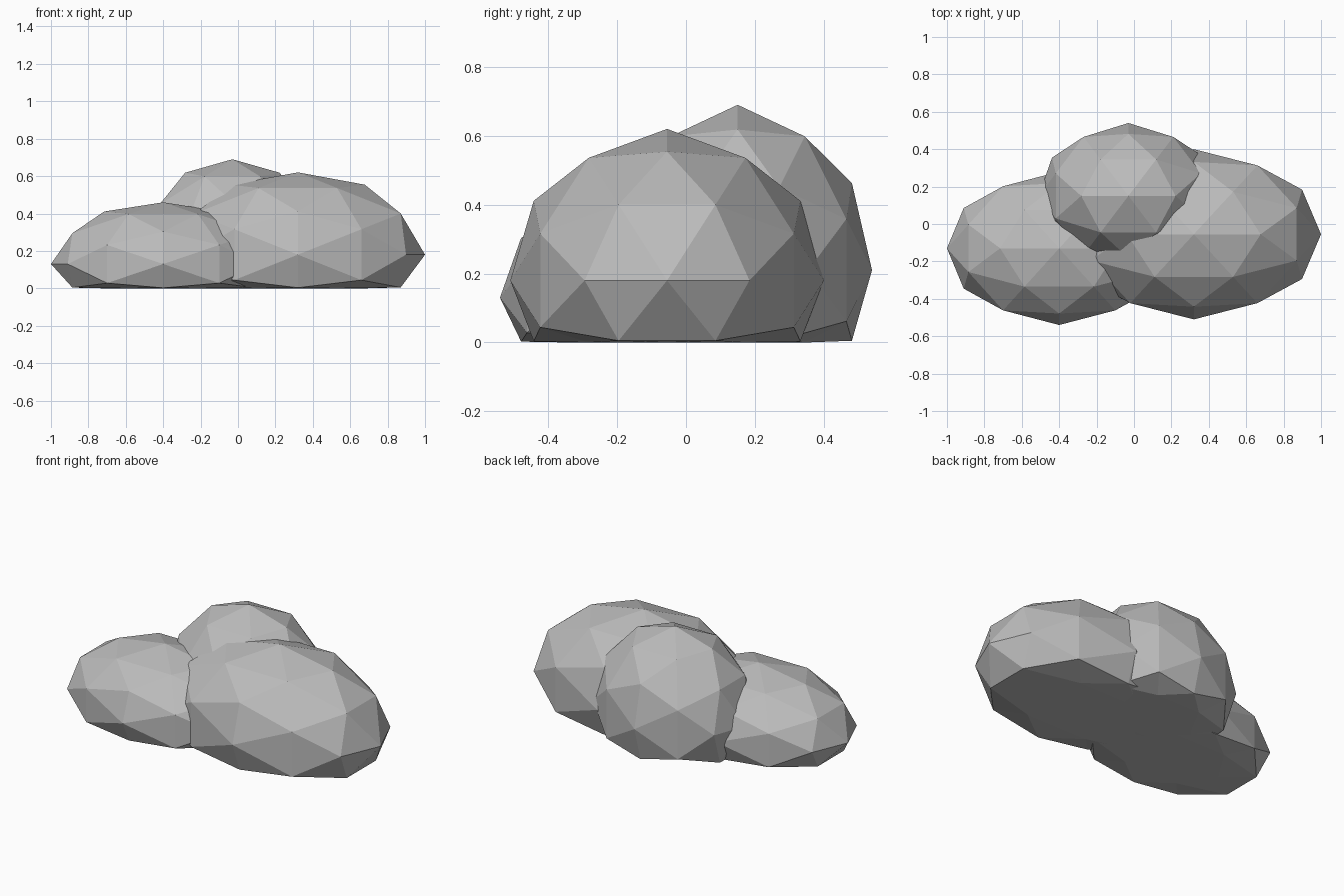
import bpy, bmesh, math
from mathutils import Matrix

if "Cube" in bpy.data.objects:
    bpy.data.objects.remove(bpy.data.objects["Cube"])

stone = bpy.data.materials.new("stone grey")
stone.diffuse_color = (0.5, 0.5, 0.5, 1)
stone.use_nodes = True
stone.node_tree.nodes["Principled BSDF"].inputs["Base Color"].default_value = stone.diffuse_color

# Icosphere turned so that an edge midpoint points straight up
TILT = Matrix.Rotation(-math.atan(2 / (1 + math.sqrt(5))), 4, 'Y')


def rock(name, centre, radii):
    """Faceted ellipsoid boulder with its underside flattened on the ground."""
    bm = bmesh.new()
    bmesh.ops.create_icosphere(bm, subdivisions=2, radius=1)
    bmesh.ops.transform(bm, matrix=TILT, verts=bm.verts)
    for v in bm.verts:
        v.co = [c + r * u for c, r, u in zip(centre, radii, v.co)]
        # press the bottom flat, with a very slight bulge
        if v.co.z < 0.012:
            depth = (0.012 - v.co.z) / (0.012 + radii[2] - centre[2])
            v.co.z = 0.012 * max(0, 1 - 3 * depth)
    mesh = bpy.data.meshes.new(name)
    bm.to_mesh(mesh)
    bm.free()
    mesh.materials.append(stone)
    ob = bpy.data.objects.new(name, mesh)
    bpy.context.collection.objects.link(ob)


# Three overlapping boulders
rock("large_rock", (0.32, -0.055, 0.18), (0.68, 0.455, 0.44))
rock("low_rock", (-0.40, -0.13, 0.13), (0.60, 0.41, 0.33))
rock("back_rock", (-0.03, 0.15, 0.21), (0.48, 0.39, 0.48))
